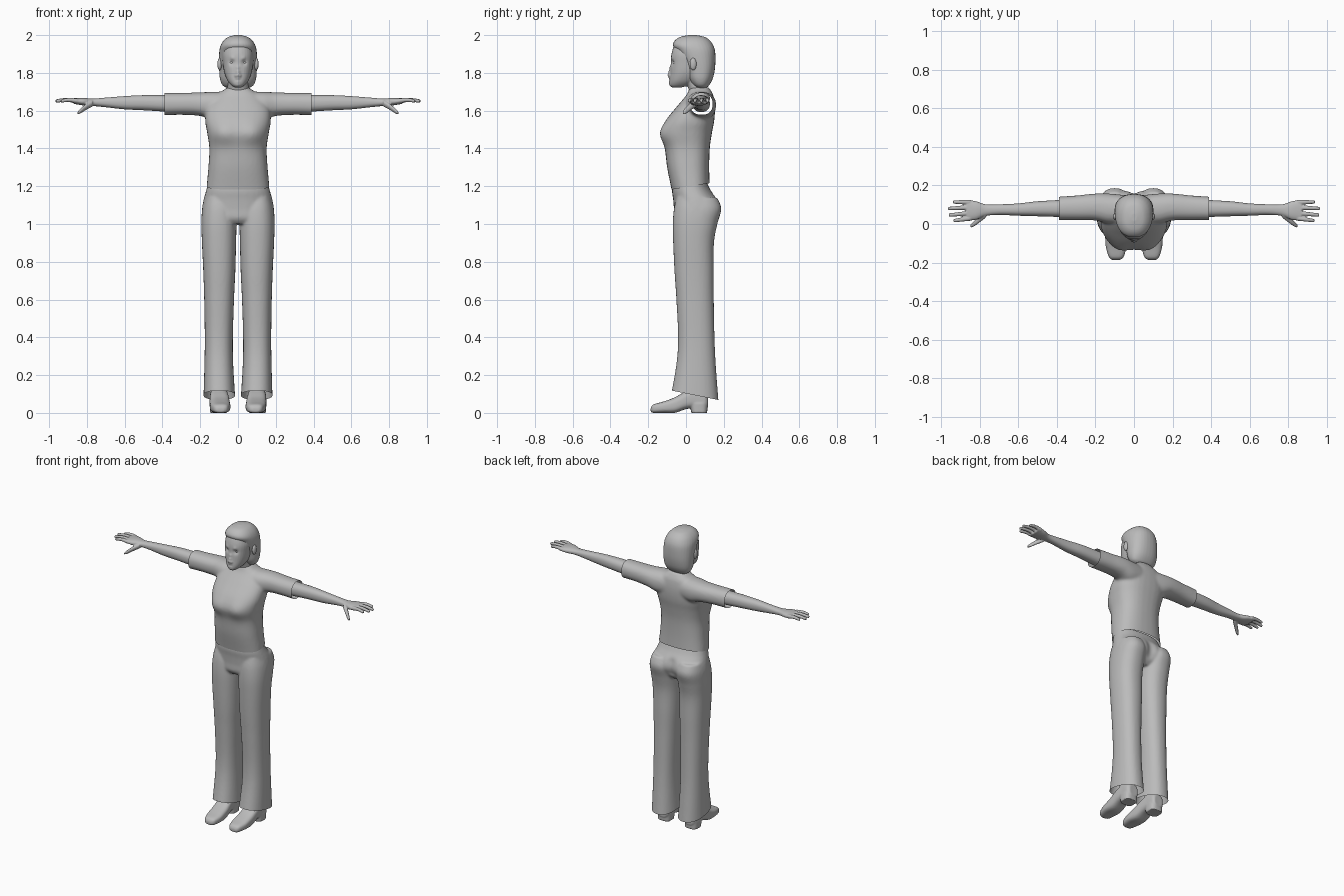
import bpy
import bmesh
import math
from mathutils import Vector

default_cube = bpy.data.objects.get("Cube")
if default_cube:
    bpy.data.objects.remove(default_cube, do_unlink=True)

grey = bpy.data.materials.new("matte_grey")
grey.use_nodes = True
grey.diffuse_color = (0.5, 0.5, 0.5, 1)
grey.node_tree.nodes["Principled BSDF"].inputs["Base Color"].default_value = grey.diffuse_color


def resample(rows, steps=6):
    """Smooth the rows of a loft with a Catmull-Rom spline."""
    rows = [Vector(r) for r in rows]
    result = []
    for i in range(len(rows) - 1):
        a, b, c = rows[max(i - 1, 0)], rows[i], rows[i + 1]
        d = rows[min(i + 2, len(rows) - 1)]
        for k in range(steps):
            t = k / steps
            result.append(b + (c - a) * (t / 2)
                          + (a * 2 - b * 5 + c * 4 - d) * (t * t / 2)
                          + (b * 3 - a - c * 3 + d) * (t ** 3 / 2))
    return result + [rows[-1]]


def loft(bm, axis, rows, side=1, power=2.3, sides=32):
    """Closed tube; each row is position along the axis, then the bounds of its section."""
    place = {"x": lambda t, u, v: (side * t, u, v),
             "y": lambda t, u, v: (side * u, t, v),
             "z": lambda t, u, v: (side * u, v, t)}[axis]
    rings = []
    for t, u0, u1, v0, v1 in resample(rows):
        ring = []
        for k in range(sides):
            angle = math.tau * k / sides
            c, s = math.cos(angle), math.sin(angle)
            u = math.copysign(abs(c) ** (2 / power), c)
            v = math.copysign(abs(s) ** (2 / power), s)
            ring.append(bm.verts.new(place(t, (u0 + u1) / 2 + u * (u1 - u0) / 2,
                                           (v0 + v1) / 2 + v * (v1 - v0) / 2)))
        rings.append(ring)
    for a, b in zip(rings, rings[1:]):
        for k in range(sides):
            n = (k + 1) % sides
            bm.faces.new((a[k], a[n], b[n], b[k]))
    bm.faces.new(rings[0])
    bm.faces.new(rings[-1])


def symmetric(rows):
    return [(z, -w, w, front, back) for z, w, front, back in rows]


def finish(name, bm, voxel=0, relax=4, dents=(), cuts=()):
    """Fuse the lofts, push in or out soft dents, then trim open ends."""
    bmesh.ops.recalc_face_normals(bm, faces=bm.faces)
    mesh = bpy.data.meshes.new(name)
    bm.to_mesh(mesh)
    bm.free()
    obj = bpy.data.objects.new(name, mesh)
    bpy.context.collection.objects.link(obj)
    if voxel:
        remesh = obj.modifiers.new("fuse", "REMESH")
        remesh.mode = "VOXEL"
        remesh.voxel_size = voxel
        smooth = obj.modifiers.new("relax", "SMOOTH")
        smooth.iterations = relax
        graph = bpy.context.evaluated_depsgraph_get()
        fused = bpy.data.meshes.new_from_object(obj.evaluated_get(graph))
        obj.modifiers.clear()
        obj.data = fused
    bm = bmesh.new()
    bm.from_mesh(obj.data)
    for x, y, z, radius, push in dents:
        for v in bm.verts:
            d = (v.co - Vector((x, y, z))).length_squared / radius ** 2
            if d < 6:
                v.co.y += push * math.exp(-d)
    for point, normal in cuts:
        bmesh.ops.bisect_plane(bm, geom=bm.verts[:] + bm.edges[:] + bm.faces[:],
                               plane_co=point, plane_no=normal, clear_outer=True)
    bm.to_mesh(obj.data)
    bm.free()
    obj.data.materials.clear()
    obj.data.materials.append(grey)
    obj.data.shade_smooth()
    return obj


def ball(name, centre, size):
    bm = bmesh.new()
    bmesh.ops.create_uvsphere(bm, u_segments=20, v_segments=12, radius=1)
    for v in bm.verts:
        v.co = Vector(centre) + v.co * Vector(size)
    return finish(name, bm)


# Shirt: torso and two open short sleeves
bm = bmesh.new()
loft(bm, "z", symmetric([
    (1.15, .17, -.07, .13), (1.2, .166, -.08, .126), (1.3, .157, -.1, .123),
    (1.4, .152, -.112, .126), (1.48, .163, -.13, .137), (1.55, .174, -.105, .15),
    (1.62, .165, -.05, .153), (1.68, .12, 0, .145), (1.71, .075, .015, .13),
    (1.725, .055, .02, .12)]), power=2.5)
for side in (1, -1):
    loft(bm, "x", [(.05, 0, .15, 1.55, 1.7), (.13, 0, .158, 1.55, 1.7),
                   (.2, .018, .158, 1.572, 1.697), (.3, .02, .148, 1.578, 1.694),
                   (.42, .02, .14, 1.575, 1.694)], side)
bust = [(s * .08, -.12, 1.48, .06, -.014) for s in (1, -1)]
finish("shirt", bm, .008, 8, bust,
       [((0, 0, 1.195), (0, .17, -1)), ((.39, 0, 0), (1, 0, 0)), ((-.39, 0, 0), (-1, 0, 0))])

# Trousers: pelvis and two flared legs with slanted hems
bm = bmesh.new()
loft(bm, "z", symmetric([
    (1.23, .155, -.065, .105), (1.18, .168, -.074, .13), (1.13, .182, -.068, .165),
    (1.08, .19, -.064, .175), (1.03, .185, -.062, .15), (1.0, .16, -.04, .12)]))
for side in (1, -1):
    loft(bm, "z", [
        (1.14, .03, .175, -.05, .165), (1.08, .01, .19, -.064, .187),
        (1.0, .008, .194, -.07, .166), (.9, .01, .191, -.068, .148),
        (.75, .014, .184, -.061, .147), (.6, .021, .179, -.051, .147),
        (.4, .027, .176, -.042, .151), (.25, .025, .178, -.052, .158),
        (.04, .012, .184, -.09, .174)], side)
cleft = [(0, .17, z, .03, -.012) for z in (1.05, 1.09, 1.13)]
finish("trousers", bm, .007, 6, cleft, [((0, .04, .095), (0, -.2, -1))])

# Arms with palm, four fingers and thumb
for side, label in ((1, "left"), (-1, "right")):
    bm = bmesh.new()
    loft(bm, "x", [
        (.34, .035, .127, 1.592, 1.682), (.5, .04, .118, 1.602, 1.682),
        (.6, .043, .107, 1.607, 1.677), (.7, .047, .102, 1.618, 1.669),
        (.77, .042, .102, 1.625, 1.664), (.82, .022, .118, 1.628, 1.668),
        (.87, .018, .126, 1.636, 1.666)], side)
    for base, tip, reach in ((.029, .018, .937), (.056, .047, .962),
                             (.085, .081, .966), (.113, .114, .94)):
        path = [(.85, base, 1.651, .013), ((.85 + reach) / 2, (base + tip) / 2, 1.657, .011),
                (reach - .006, tip, 1.652, .009), (reach, tip, 1.651, .005)]
        loft(bm, "x", [(x, y - r, y + r, z - r, z + r) for x, y, z, r in path], side, 2, 12)
    thumb = [(.77, .05, 1.64, .018), (.81, .018, 1.616, .016),
             (.835, -.002, 1.597, .013), (.85, -.012, 1.587, .007)]
    loft(bm, "x", [(x, y - r, y + r, z - r, z + r) for x, y, z, r in thumb], side, 2, 12)
    finish(label + "_arm", bm, .004, 3)

# Shoes with heel block and ankle
for side, label in ((1, "left"), (-1, "right")):
    bm = bmesh.new()
    loft(bm, "y", [
        (-.187, .075, .112, .006, .026), (-.172, .054, .13, 0, .045),
        (-.12, .041, .146, 0, .06), (-.06, .042, .15, 0, .082),
        (0, .048, .15, .02, .115), (.05, .053, .148, .025, .13),
        (.1, .058, .145, .02, .12), (.117, .07, .13, .03, .1)], side, 3)
    loft(bm, "z", [(0, .056, .148, .028, .112), (.05, .054, .15, .02, .115)], side, 3)
    loft(bm, "z", [(.07, .055, .146, 0, .11), (.2, .06, .14, .01, .1)], side)
    finish(label + "_shoe", bm, .005, 3)

# Head and neck with sculpted face
bm = bmesh.new()
loft(bm, "z", symmetric([
    (1.722, .016, -.07, -.03), (1.735, .036, -.084, .02), (1.76, .056, -.086, .06),
    (1.8, .072, -.083, .1), (1.85, .08, -.08, .12), (1.9, .083, -.077, .13),
    (1.95, .07, -.06, .12), (1.98, .045, -.03, .09)]))
loft(bm, "z", symmetric([(1.66, .07, .02, .13), (1.71, .057, .015, .115),
                         (1.79, .055, -.015, .1)]))
face = [(0, -.088, 1.79, .012, -.016), (0, -.084, 1.808, .011, -.009),
        (0, -.082, 1.828, .011, -.006), (0, -.087, 1.769, .011, -.005),
        (0, -.086, 1.754, .01, -.004), (0, -.084, 1.735, .015, -.004)]
face += [(x, -.09, 1.762, .006, .003) for x in (-.012, 0, .012)]
for s in (1, -1):
    face += [(s * .032, -.072, 1.855, .016, .009), (s * .03, -.076, 1.876, .013, -.004),
             (s * .012, -.086, 1.785, .007, -.005)]
finish("head", bm, .004, 3, face)

# Bobbed hair
bm = bmesh.new()
loft(bm, "z", symmetric([
    (1.718, .055, .06, .105), (1.735, .082, .035, .123), (1.77, .096, .012, .142),
    (1.82, .1, -.002, .153), (1.87, .101, -.025, .156), (1.915, .099, -.05, .154),
    (1.945, .092, -.069, .145), (1.97, .077, -.06, .128), (1.99, .052, -.032, .1),
    (2.0, .015, .015, .055)]))
finish("hair", bm, .005, 3)

# Eyes and ears
for side, label in ((1, "left"), (-1, "right")):
    ball(label + "_eye", (side * .032, -.055, 1.855), (.014, .012, .008))
    ball(label + "_ear", (side * .097, .038, 1.847), (.012, .018, .033))
